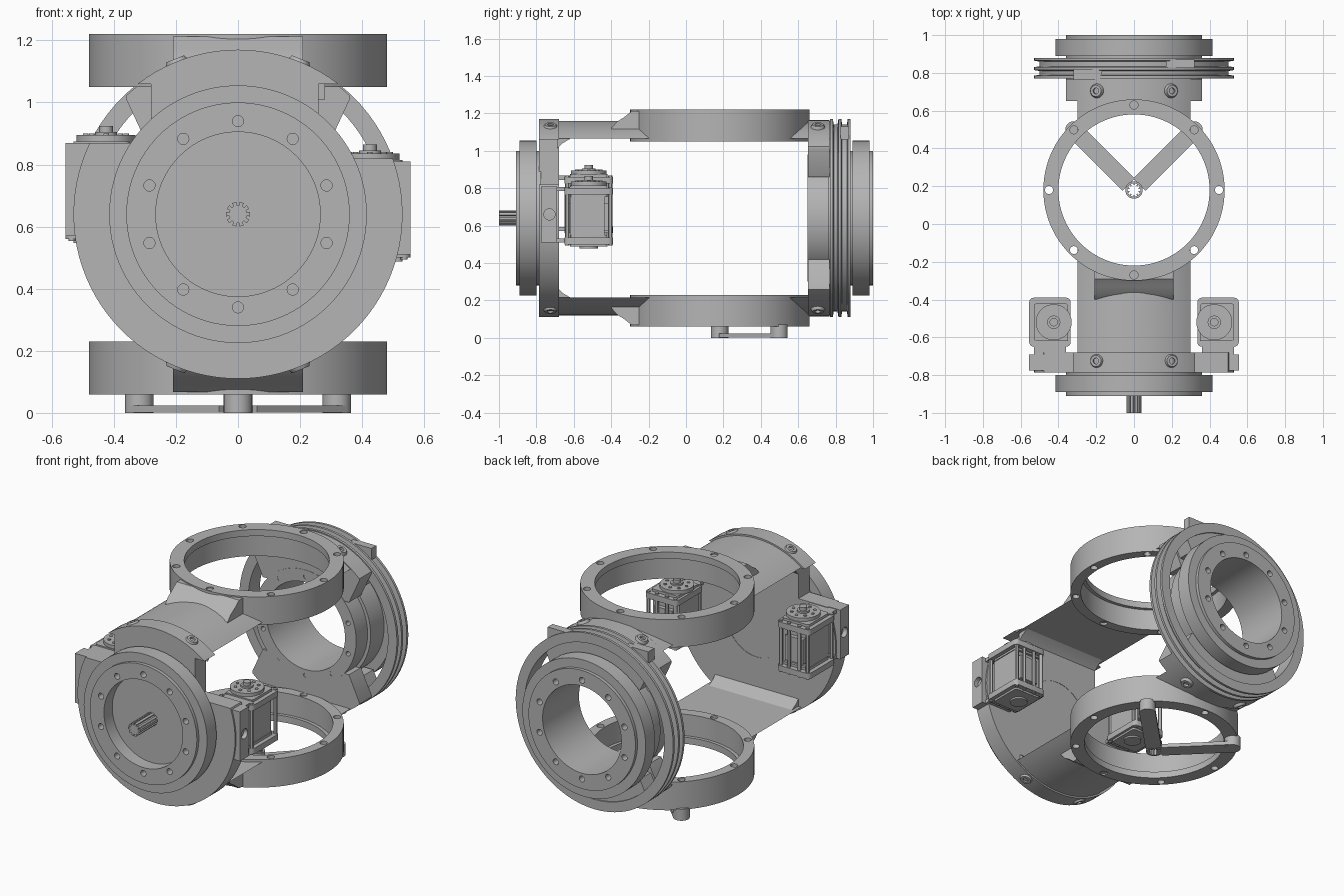
import bpy, bmesh
from math import sin, cos, asin, pi, radians
from mathutils import Matrix, Vector

old = bpy.data.objects.get("Cube")
if old:
    bpy.data.objects.remove(old, do_unlink=True)

ZC = 0.64     # height of the long axis
RY = 0.18     # y of the vertical rings
grey = bpy.data.materials.new("machined grey")
grey.use_nodes = True
grey.diffuse_color = (0.46, 0.46, 0.46, 1)
grey.node_tree.nodes["Principled BSDF"].inputs["Base Color"].default_value = (0.46, 0.46, 0.46, 1)
made = []


def finish(name, bm):
    bmesh.ops.recalc_face_normals(bm, faces=bm.faces)
    mesh = bpy.data.meshes.new(name)
    bm.to_mesh(mesh)
    bm.free()
    obj = bpy.data.objects.new(name, mesh)
    bpy.context.collection.objects.link(obj)
    mesh.materials.append(grey)
    made.append(obj)
    return obj


def prisms(name, polys, axis, a, b):
    """Extrude flat outlines along an axis from a to b."""
    place = {"x": lambda p, t: (t, p[0], p[1]),
             "y": lambda p, t: (p[0], t, p[1]),
             "z": lambda p, t: (p[0], p[1], t)}[axis]
    bm = bmesh.new()
    for poly in polys:
        lo = [bm.verts.new(place(p, a)) for p in poly]
        hi = [bm.verts.new(place(p, b)) for p in poly]
        bm.faces.new(lo)
        bm.faces.new(hi)
        for i in range(len(poly)):
            j = (i + 1) % len(poly)
            bm.faces.new((lo[i], lo[j], hi[j], hi[i]))
    return finish(name, bm)


def circle(r, c=(0, 0), n=96):
    return [(c[0] + r * cos(2 * pi * i / n), c[1] + r * sin(2 * pi * i / n)) for i in range(n)]


def spline(r, c, teeth=10):
    return [(c[0] + r * k * cos(2 * pi * (i + f) / teeth), c[1] + r * k * sin(2 * pi * (i + f) / teeth))
            for i in range(teeth) for f, k in ((-.28, 1), (.28, 1), (.32, .72), (.68, .72))]


def rect(x, y):
    return [(x[0], y[0]), (x[1], y[0]), (x[1], y[1]), (x[0], y[1])]


def box(name, x, y, z, corner=0):
    obj = prisms(name, [rect(x, y)], "z", z[0], z[1])
    if corner:
        bm = bmesh.new()
        bm.from_mesh(obj.data)
        upright = [e for e in bm.edges if abs(e.verts[0].co.z - e.verts[1].co.z) > 1e-4]
        bmesh.ops.bevel(bm, geom=upright, offset=corner, segments=4, profile=0.5, affect="EDGES")
        bm.to_mesh(obj.data)
        bm.free()
    return obj


def revolve(name, profile, axis, centre, n=96):
    """Turn a closed (radius, height) outline around an axis."""
    bm = bmesh.new()
    rings = []
    for i in range(n):
        c, s = cos(2 * pi * i / n), sin(2 * pi * i / n)
        rings.append([bm.verts.new((centre[0] + r * c, t, centre[1] + r * s) if axis == "y"
                                   else (centre[0] + r * c, centre[1] + r * s, t)) for r, t in profile])
    for i in range(n):
        p, q = rings[i], rings[(i + 1) % n]
        for k in range(len(profile)):
            m = (k + 1) % len(profile)
            bm.faces.new((p[k], p[m], q[m], q[k]))
    return finish(name, bm)


def cut(obj, cutter):
    cutter.hide_render = True
    mod = obj.modifiers.new("cut", "BOOLEAN")
    mod.operation, mod.solver, mod.object = "DIFFERENCE", "EXACT", cutter
    bpy.context.view_layer.objects.active = obj
    bpy.ops.object.modifier_apply(modifier=mod.name)
    made.remove(cutter)
    bpy.data.objects.remove(cutter, do_unlink=True)


def bolt_circle(r, hole, count, c):
    return [circle(hole, (c[0] + r * sin(2 * pi * i / count), c[1] + r * cos(2 * pi * i / count)), 20)
            for i in range(count)]


def arc(r, w, n=24):
    a = asin(w / r)
    return [(r * sin(-a + 2 * a * i / n), r * cos(-a + 2 * a * i / n)) for i in range(n + 1)]


def lift(pts, s):
    return [(x, ZC + s * z) for x, z in pts]


AX = (0, ZC)

# Front plate with notches above the motors
plate = revolve("front_plate", [(.20, -.785), (.53, -.785), (.53, -.68), (.20, -.68)], "y", AX)
for x, z in (((-.6, -.28), .87), ((.26, .6), .82)):
    cut(plate, box("notch", x, (-.85, -.6), (z, 1.06)))
prisms("front_plate_core", [circle(.21, AX)], "y", -.81, -.682)

# Front flange with closed recess and splined shaft
flange = revolve("front_flange", [(.265, -.91), (.36, -.91), (.36, -.89), (.415, -.89), (.415, -.80),
                                  (.36, -.80), (.36, -.775), (.265, -.775)], "y", AX)
cut(flange, prisms("holes", bolt_circle(.30, .018, 10, AX), "y", -.95, -.84))
prisms("front_recess_floor", [circle(.267, AX)], "y", -.83, -.78)
prisms("splined_shaft", [spline(.04, AX)], "y", -1, -.82)
prisms("shaft_core", [circle(.02, AX, 24)], "y", -1, -.82)

# Rear flange, bored through
flange = revolve("rear_flange", [(.265, 1), (.36, 1), (.36, .98), (.415, .98), (.415, .89),
                                 (.36, .89), (.36, .76), (.265, .76)], "y", AX)
cut(flange, prisms("holes", bolt_circle(.30, .018, 10, AX), "y", .93, 1.05))

# Rear pulley rim with two grooves
revolve("pulley_rim", [(.47, .77), (.53, .77), (.53, .785), (.50, .79), (.50, .81), (.53, .815),
                       (.53, .83), (.50, .835), (.50, .86), (.53, .865), (.53, .88), (.47, .88)], "y", AX)
box("cable_clamp_back", (.17, .32), (.825, .872), (1.06, 1.13))
box("cable_clamp_front", (-.32, -.17), (.762, .82), (1.06, 1.13))

# Rear bearing plate
bearing = revolve("rear_bearing_plate", [(.265, .65), (.34, .65), (.34, .775), (.265, .775)], "y", AX)
cut(bearing, prisms("holes", bolt_circle(.30, .014, 10, AX), "y", .6, .69))

for s, side in ((1, "upper"), (-1, "lower")):
    # Flanged ring with a stepped bore and eight holes
    z = [ZC + s * h for h in (.41, .58, .54)]
    ring = revolve(side + "_ring", [(.42, z[0]), (.48, z[0]), (.48, z[1]), (.40, z[1]),
                                    (.40, z[2]), (.42, z[2])], "z", (0, RY))
    cut(ring, prisms("holes", bolt_circle(.45, .021, 8, (0, RY)), "z", z[0] - s * .1, z[1] + s * .1))
    # Arms with a curved outside and a flat inside
    lens = arc(.52, .30)
    for name, a, b in (("_front_arm", -.785, 0), ("_rear_arm", .4, .77)):
        arm = prisms(side + name, [lift(lens, s)], "y", a, b)
        cut(arm, prisms("bore", [circle(.425, (0, RY))], "z", ZC, ZC + s))
    # Blend between the front arm and the ring
    blend = prisms(side + "_blend", [lift([(-.40, .48), (-.37, .515), (-.33, .54), (-.29, .572),
                                           (-.1, .572), (-.1, .44), (-.38, .44)], s)], "x", -.21, .21)
    cut(blend, prisms("bore", [circle(.425, (0, RY))], "z", ZC, ZC + s))
    # Corner gusset behind the front plate
    prisms(side + "_gusset", [lift([(-.69, .37), (-.66, .40), (-.61, .43), (-.69, .44)], s)], "x", -.28, .28)
    # Webs from the bearing plate to the rear arm and the pulley
    web = prisms(side + "_rear_web", [lift(arc(.525, .36) + [(.36, .37), (.29, .22),
                                                            (-.29, .22), (-.36, .37)], s)], "y", .652, .768)
    cut(web, prisms("bore", [circle(.268, AX)], "y", .5, 1))
    prisms(side + "_pulley_web", [lift(arc(.49, .34) + [(.30, .27), (-.30, .27)], s)], "y", .762, .872).name
    cut(made[-1], prisms("bore", [circle(.268, AX)], "y", .5, 1))
    # Radial socket screws
    for y in (-.725, .705):
        for tilt in (-22, 22):
            screw = revolve(side + "_socket_screw", [(.016, .49), (.038, .49), (.038, .525), (.03, .54),
                                                     (.016, .54)], "z", (0, 0), 24)
            turn = Matrix.Rotation(radians(tilt), 4, "Y")
            flip = Matrix.Diagonal((1, 1, s, 1))
            screw.data.transform(Matrix.Translation((0, y, ZC)) @ flip @ turn)
            if s < 0:
                screw.data.flip_normals()

# V-shaped bracket under the lower ring
hub = prisms("bracket_hub", [circle(.046, (0, RY), 32)], "z", 0, .065)
cut(hub, prisms("socket", [spline(.036, (0, RY))], "z", -.1, .2))
for s in (-1, 1):
    end = Vector((s * .318, RY + .318))
    d = Vector((s, 1)).normalized()
    n = Vector((-d.y, d.x)) * .046
    start = Vector((0, RY)) + d * .04
    prisms("bracket_bar", [[start + n, start - n, end - n, end + n]], "z", .001, .024)
    prisms("bracket_foot", [circle(.046, end, 32)], "z", 0, .07)

# Motors with lids, horn, screws and mounting bracket
for s, z in ((1, .50), (-1, .56)):
    def span(a, b):
        return sorted((s * a, s * b))

    box("motor_body", span(.35, .525), (-.62, -.435), (z + .02, z + .31))
    box("motor_connector", span(.38, .50), (-.65, -.41), (z + .07, z + .22))
    for name, lo, hi in (("upper", .265, .30), ("lower", .0, .035)):
        box("motor_%s_lid" % name, span(.335, .555), (-.65, -.39), (z + lo, z + hi), .025)
        box("motor_%s_cover" % name, span(.35, .53), (-.62, -.42), (z + lo - .012, z + hi + .015), .015)
    horn = (s * .425, -.52)
    prisms("horn_disc", [circle(.095, horn, 48)], "z", z + .31, z + .335)
    prisms("horn_collar", [circle(.035, horn, 32)], "z", z + .33, z + .345)
    prisms("horn_screw", [circle(.022, horn, 24)], "z", z + .34, z + .365)
    prisms("horn_small_screws", bolt_circle(.065, .009, 8, horn), "z", z + .33, z + .34)
    prisms("rear_hub", [circle(.05, horn, 32)], "z", z - .022, z)
    prisms("lid_screws", [circle(.011, (s * x, y), 12) for x in (.355, .41, .48, .535)
                          for y in (-.635, -.405)], "z", z - .006, z + .307)
    block = box("motor_bracket", span(.34, .555), (-.775, -.69), (z + .01, z + .31))
    cut(block, prisms("hole", [circle(.03, (-.73, z + .16), 24)], "x", s * .47, s * .7))
    for t in (.01, .285):
        box("bracket_tab", span(.36, .53), (-.70, -.61), (z + t, z + t + .022))

# Smooth curved surfaces, keep edges sharp
bpy.ops.object.select_all(action="DESELECT")
for obj in made:
    obj.select_set(True)
bpy.context.view_layer.objects.active = made[0]
bpy.ops.object.shade_smooth_by_angle(angle=radians(30))
